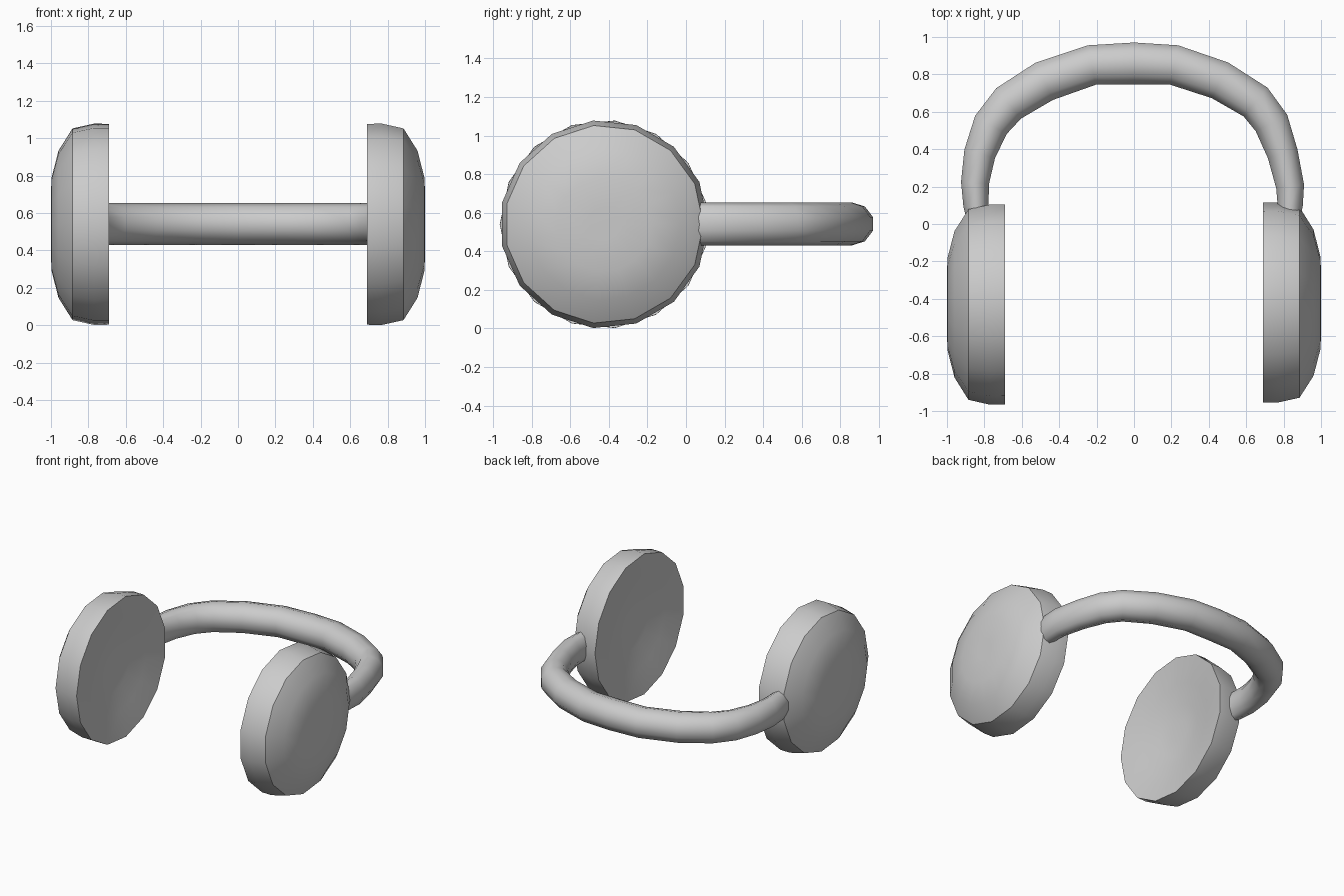
import bpy, bmesh
from math import cos, sin, pi, radians
from mathutils import Vector

if "Cube" in bpy.data.objects:
    bpy.data.objects.remove(bpy.data.objects["Cube"])


def loft(name, rings, smooth_angle):
    """Skin a list of closed rings and close both ends with one face each."""
    bm = bmesh.new()
    rows = [[bm.verts.new(p) for p in ring] for ring in rings]
    n = len(rows[0])
    for a, b in zip(rows, rows[1:]):
        for i in range(n):
            j = (i + 1) % n
            bm.faces.new((a[i], a[j], b[j], b[i]))
    bm.faces.new(rows[0])
    bm.faces.new(rows[-1])
    bmesh.ops.recalc_face_normals(bm, faces=bm.faces)
    mesh = bpy.data.meshes.new(name)
    bm.to_mesh(mesh)
    bm.free()
    obj = bpy.data.objects.new(name, mesh)
    bpy.context.collection.objects.link(obj)
    # Smooth surface with crisp rim edges
    bpy.ops.object.select_all(action='DESELECT')
    obj.select_set(True)
    bpy.context.view_layer.objects.active = obj
    bpy.ops.object.shade_smooth_by_angle(angle=radians(smooth_angle))
    return obj


# Ear cups: 15-sided turned profile (radius, distance from centre),
# from the hollow inner side, around the rim, to the domed outer side
CUP_PROFILE = [(0.08, 0.768), (0.20, 0.76), (0.35, 0.725), (0.54, 0.69),
               (0.541, 0.77), (0.515, 0.885), (0.395, 0.96), (0.245, 0.998),
               (0.08, 1.0)]
SIDES = 15


def ear_cup(name, side):
    rings = []
    for r, x in CUP_PROFILE:
        rings.append([(side * x,
                       -0.425 + side * r * cos(2 * pi * i / SIDES),
                       0.54 + r * sin(2 * pi * i / SIDES))
                      for i in range(SIDES)])
    loft(name, rings, 36)


ear_cup("right_ear_cup", 1)
ear_cup("left_ear_cup", -1)

# Headband: path from left cup to right cup as (x, y, width)
PATH = [(-0.835, 0.03, 0.12), (-0.845, 0.10, 0.135), (-0.85, 0.22, 0.15),
        (-0.825, 0.375, 0.17), (-0.765, 0.53, 0.195), (-0.67, 0.645, 0.21),
        (-0.48, 0.763, 0.22), (-0.225, 0.85, 0.215), (0.0, 0.858, 0.225),
        (0.215, 0.85, 0.215), (0.46, 0.768, 0.21), (0.65, 0.652, 0.20),
        (0.735, 0.54, 0.19), (0.795, 0.375, 0.165), (0.835, 0.20, 0.15),
        (0.835, 0.10, 0.135), (0.83, 0.03, 0.12)]
SECTION = 10

rings = []
for k, (x, y, w) in enumerate(PATH):
    a, b = PATH[max(k - 1, 0)], PATH[min(k + 1, len(PATH) - 1)]
    tangent = Vector((b[0] - a[0], b[1] - a[1], 0)).normalized()
    across = Vector((-tangent.y, tangent.x, 0))
    ring = []
    for i in range(SECTION):
        t = 2 * pi * (i + 0.5) / SECTION
        ring.append(Vector((x, y, 0.542)) + across * (w / 2 * cos(t) * 1.05)
                    + Vector((0, 0, 0.112 * sin(t))))
    rings.append(ring)
loft("headband", rings, 75)
